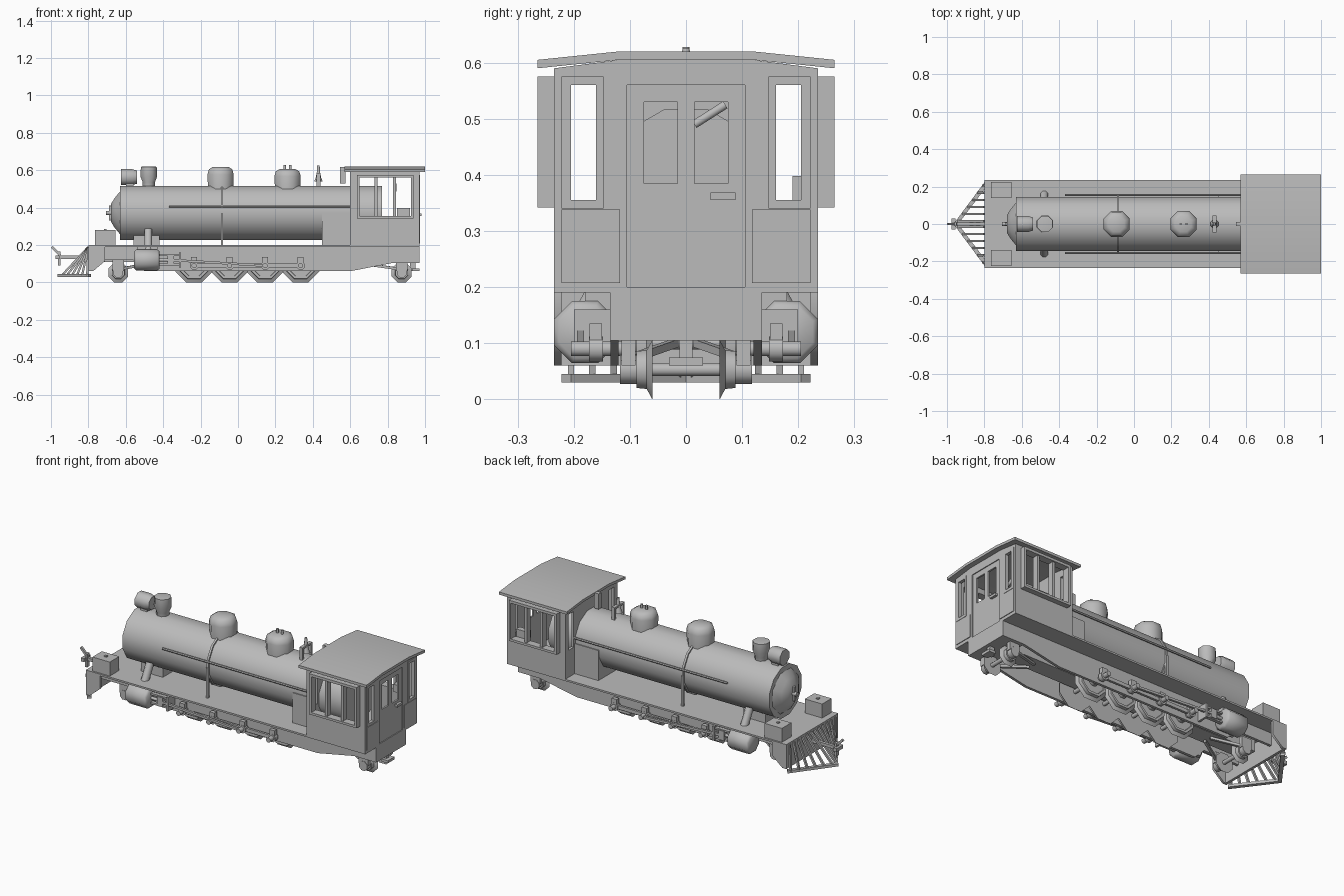
import bpy, bmesh, math
from mathutils import Vector, Matrix

cube = bpy.data.objects.get("Cube")
if cube:
    bpy.data.objects.remove(cube, do_unlink=True)

shade = (.5, .5, .5, 1)
grey = bpy.data.materials.new("plain grey")
grey.use_nodes = True
grey.diffuse_color = shade
grey.node_tree.nodes["Principled BSDF"].inputs["Base Color"].default_value = shade

X, Y, Z = (Vector(row) for row in Matrix.Identity(3))
HALF = .235                        # half width of cab and deck
DECK, DECK_UNDER = .2, .19
NOSE, CAB, TAIL = -.8, .6, .97     # front beam, cab front, cab back
AXIS, RADIUS = .372, .15           # boiler
BOILER_TOP = .5
EAVES = .59
SILL, HEAD = .355, .56             # cab window heights
GLASS = (.16, .205)
DRIVERS = [-.235 + .19 * i for i in range(4)]
CRANK = .09
CYLINDER = .12


def finish(name, bm):
    bmesh.ops.recalc_face_normals(bm, faces=bm.faces)
    mesh = bpy.data.meshes.new(name)
    bm.to_mesh(mesh)
    bm.free()
    mesh.materials.append(grey)
    mesh.polygons.foreach_set("use_smooth", [True] * len(mesh.polygons))
    mesh.set_sharp_from_angle(angle=math.radians(50))
    bpy.context.collection.objects.link(bpy.data.objects.new(name, mesh))


def skin(bm, rings):
    """Join rings of vertices and close both ends."""
    for low, high in zip(rings, rings[1:]):
        for k in range(len(low)):
            bm.faces.new((low[k - 1], low[k], high[k], high[k - 1]))
    bm.faces.new(rings[0])
    bm.faces.new(rings[-1])


def extrude(bm, points, offset):
    skin(bm, [[bm.verts.new(Vector(p) + shift) for p in points] for shift in (Vector(), offset)])


def prism(name, points, offset):
    bm = bmesh.new()
    extrude(bm, points, offset)
    finish(name, bm)


def add_box(bm, x, y, z):
    corners = [(x[0], y[0], z[0]), (x[1], y[0], z[0]), (x[1], y[1], z[0]), (x[0], y[1], z[0])]
    extrude(bm, corners, Z * (z[1] - z[0]))


def box(name, x, y, z):
    bm = bmesh.new()
    add_box(bm, x, y, z)
    finish(name, bm)


def both(half):
    return (-half, half)


def around(centre, half):
    return (centre - half, centre + half)


def lathe(name, base, axis, profile, sides=8):
    """Revolve (distance, radius) pairs about an axis."""
    base, axis = Vector(base), Vector(axis).normalized()
    ref = X if abs(axis.z) > .9 else Z
    up = (ref - axis * ref.dot(axis)).normalized()
    across = axis.cross(up)
    turns = [(k + .5) * math.tau / sides for k in range(sides)]
    bm = bmesh.new()
    skin(bm, [[bm.verts.new(base + axis * t + (up * math.cos(a) + across * math.sin(a)) * r)
               for a in turns] for t, r in profile])
    finish(name, bm)


def rod(name, start, end, radius, sides=8):
    span = Vector(end) - Vector(start)
    lathe(name, start, span, [(0, radius), (span.length, radius)], sides)


def windowed_wall(name, axis, depth, width, height, holes, sill=SILL, head=HEAD):
    """Wall with openings, lying across the given axis."""
    edges = [width[0]] + [e for hole in holes for e in hole] + [width[1]]
    parts = [(width, (height[0], sill)), (width, (head, height[1]))]
    parts += [(pier, (sill, head)) for pier in zip(edges[::2], edges[1::2])]
    bm = bmesh.new()
    for across, tall in parts:
        if axis == X:
            add_box(bm, depth, across, tall)
        else:
            add_box(bm, across, depth, tall)
    finish(name, bm)


def arched(x, half, z):
    return [(x, -half, z), (x, -.12, z + .015), (x, .12, z + .015), (x, half, z)]


def wheelset(name, x, radius):
    rim = radius / math.cos(math.pi / 8)
    for s in (1, -1):
        lathe(name + "_wheel", (x, s * .06, radius), s * Y,
              [(0, rim), (.01, rim - .02), (.028, rim - .022), (.028, rim - .036), (.022, rim - .038)])
        rod(name + "_hub", (x, s * .07, radius), (x, s * .1, radius), radius * .3)
    rod(name + "_axle", (x, -CRANK, radius), (x, CRANK, radius), .012)


# Deck and chassis
box("running_board", (NOSE, TAIL), both(HALF), (DECK_UNDER, DECK))
box("front_beam", (NOSE, NOSE + .015), both(HALF), (.06, DECK))
box("rear_frame", (.83, TAIL), both(.135), (.105, DECK_UNDER))
box("centre_frame", (-.75, .83), both(.05), (.11, DECK_UNDER))
box("front_saddle", (-.56, -.42), both(.08), (DECK, .28))
box("firebox", (.45, CAB), both(RADIUS), (DECK, AXIS))

# Boiler and its fittings
lathe("boiler", (-.63, 0, AXIS), X, [(0, RADIUS), (1.4, RADIUS)], 12)
lathe("smokebox_door", (-.63, 0, AXIS), -X, [(0, .125), (.03, .085), (.05, .05)])
rod("door_knob", (-.67, 0, AXIS), (-.705, 0, AXIS), .012)
box("door_bar", around(-.685, .006), both(.008), around(AXIS, .04))
lathe("boiler_band", (-.092, 0, AXIS), X, [(0, .158), (.012, .158)], 12)
lathe("headlight", (-.625, 0, .563), X, [(0, .046), (.06, .046), (.085, .038)])
box("headlight_stand", around(-.58, .02), both(.025), (BOILER_TOP, .54))
lathe("chimney", (-.477, 0, BOILER_TOP), Z, [(0, .035), (.035, .035), (.065, .048), (.118, .046), (.12, .035)])
for name, x, rise in (("sand_dome", -.093, .138), ("steam_dome", .265, .126)):
    lathe(name, (x, 0, .48), Z, [(0, .072), (rise * .7, .076), (rise * .9, .068), (rise, .045)])
for x in (.25, .28):
    rod("whistle", (x, 0, CAB), (x, 0, .628), .007)
lathe("bell", (.43, 0, .54), Z, [(0, .024), (.02, .016), (.045, .01), (.085, .007)])
box("bell_yoke", around(.43, .01), both(.045), (.575, .585))
box("roof_vent", around(CAB - .04, .015), both(.012), (.53, .618))

# Cab ends and roof
windowed_wall("cab_front_wall", X, (CAB, CAB + .015), both(HALF), (DECK, EAVES), [(-GLASS[1], -GLASS[0]), GLASS])
back = (TAIL - .015, TAIL)
windowed_wall("rear_door", X, (back[0], TAIL - .005), both(.105), (DECK, EAVES),
              [(-.075, -.015), (.015, .075)], .385, .53)
box("door_sill", back, both(.105), (DECK_UNDER, DECK))
box("door_lintel", back, both(.105), (HEAD, EAVES))
box("door_handle", (TAIL - .005, TAIL + .01), around(.066, .022), around(.362, .007))
box("arm_rest", (.85, .92), (.19, .222), (SILL, .398))
rod("regulator_lever", (.84, .015, .49), (.84, .07, .525), .008)
for x in (CAB, back[0]):
    prism("cab_gable", arched(x, HALF, EAVES), X * .015)
prism("cab_roof", arched(.57, .265, EAVES) + arched(.57, .265, EAVES + .015)[::-1], X * .43)

# Wheels
for x in DRIVERS:
    wheelset("driving", x, .1)
wheelset("leading", -.64, .053)
wheelset("trailing", .875, .053)

frame = [(NOSE, DECK_UNDER), (NOSE, CYLINDER), (-.56, CYLINDER), (-.5, .06), (CAB, .06), (.83, .105), (.83, DECK_UNDER)]
gusset = [(NOSE, .06), (-.775, .06), (-.71, .115), (-.71, DECK_UNDER), (NOSE, DECK_UNDER)]
for s in (1, -1):
    def side(inner, outer):
        return (s * inner, s * outer)

    # Cab side and rear quarter
    pane = side(*GLASS)
    windowed_wall("cab_side_wall", Y, side(.222, HALF), (CAB, TAIL), (DECK_UNDER, EAVES), [(.65, .925)])
    windowed_wall("side_window_frame", Y, side(HALF, .265), (.635, .937), (.342, .575), [(.65, .925)])
    for x in (.738, .838):
        box("window_post", around(x, .008), side(.222, .255), (SILL, HEAD))
    windowed_wall("cab_rear_wall", X, back, side(.105, HALF), (DECK_UNDER, EAVES), [pane])
    windowed_wall("rear_window_trim", X, (TAIL, TAIL + .004), side(.147, .222), (.34, .575), [pane])
    box("rear_lower_panel", (TAIL, TAIL + .004), side(.118, .222), (.207, .338))

    # Frame plates and boiler side fittings
    prism("side_frame", [(x, s * .12, z) for x, z in frame], s * Y * .015)
    prism("beam_gusset", [(x, s * .222, z) for x, z in gusset], s * Y * .013)
    box("tool_box", around(-.71, .055), side(.14, .225), (DECK, .28))
    box("tool_box_knob", around(-.71, .007), side(.173, .187), (.28, .286))
    rod("handrail", (-.37, s * .155, .407), (CAB, s * .155, .407), .006, 6)
    box("band_foot", around(-.086, .006), side(.145, .158), (DECK, AXIS))
    box("bell_post", around(.43, .01), side(.033, .045), (BOILER_TOP, .58))
    rod("steam_pipe", (-.48, s * .11, .28), (-.48, s * .175, .16), .022)

    # Cylinder and motion
    lathe("cylinder", (-.555, s * .18, CYLINDER), X, [(0, .05), (.01, .06), (.125, .06), (.135, .05)])
    box("cylinder_mount", (-.54, -.43), side(.12, .18), (.08, DECK_UNDER))
    for z in (.095, .147):
        box("slide_bar", (-.42, -.31), side(.17, .19), around(z, .005))
    box("slide_bar_bracket", around(-.31, .006), side(.13, .2), (.08, .16))
    box("crosshead", around(-.36, .018), side(.165, .195), (.095, .147))
    rod("piston_rod", (-.43, s * .18, CYLINDER), (-.36, s * .18, CYLINDER), .009)
    rod("main_rod", (-.36, s * .188, CYLINDER), (DRIVERS[2], s * .188, CRANK), .009, 4)
    box("side_rod", (DRIVERS[0], DRIVERS[-1]), side(.155, .168), around(CRANK, .01))
    for x in DRIVERS:
        rod("crank_pin", (x, s * .09, CRANK), (x, s * .205, CRANK), .014)
        rod("crank_boss", (x, s * .148, CRANK), (x, s * .173, CRANK), .024)
        box("oil_cup", around(x, .016), side(.15, .172), (.1, .135))

    # Truck arms and axle boxes
    for x, tip in ((-.64, -.48), (.875, .67)):
        rod("axle_box", (x, s * .088, .053), (x, s * .118, .053), .028)
        rod("truck_arm", (x, s * .105, .07), (tip, s * .02, .1), .01, 4)
        box("truck_hanger", around(x, .03), side(.09, .115), (.06, .12))

    # Half of the pilot
    outline = [(-.965, 0), (NOSE, .222), (NOSE + .015, .205), (-.94, 0)]
    prism("pilot_foot", [(x, s * y, .03) for x, y in outline], Z * .015)
    for i in range(6):
        y = .015 + i * .038
        rod("pilot_bar", (NOSE, s * y, DECK_UNDER), (-.95 + y * .7, s * y, .04), .008, 4)

# Couplers
rod("front_drawbar", (NOSE, 0, .135), (-.96, 0, .135), .012, 4)
box("coupler_post", around(-.955, .007), both(.012), (.09, .165))
box("coupler_jaw", around(-.965, .01), both(.03), around(.135, .01))
rod("coupler_arm", (-.95, 0, .145), (-.995, 0, DECK_UNDER), .009, 4)
box("rear_coupler", (.93, TAIL), both(.03), (.06, .075))
box("rear_coupler_hanger", (.92, .95), both(.012), (.06, .11))
